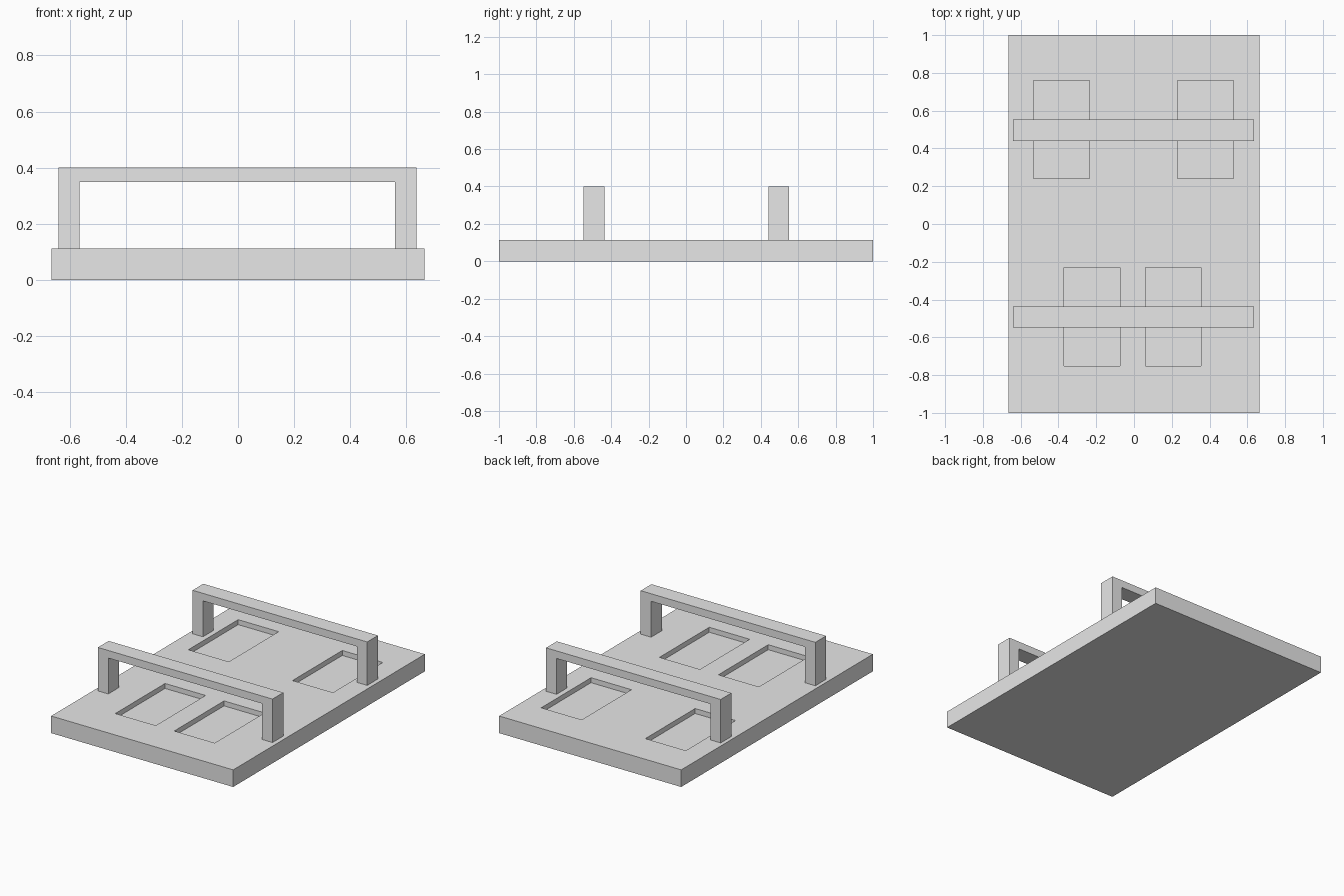
import bpy
import bmesh
from mathutils import Matrix, Vector

if "Cube" in bpy.data.objects:
    bpy.data.objects.remove(bpy.data.objects["Cube"], do_unlink=True)

PLATE_TOP = 0.113
RECESS_DEPTH = 0.033

grey = bpy.data.materials.new("light_grey")
grey.use_nodes = True
grey.diffuse_color = (0.8, 0.8, 0.8, 1)
grey.node_tree.nodes["Principled BSDF"].inputs["Base Color"].default_value = (0.8, 0.8, 0.8, 1)


def add_box(bm, low, high):
    low, high = Vector(low), Vector(high)
    place = Matrix.Translation((low + high) / 2) @ Matrix.Diagonal((*(high - low), 1))
    bmesh.ops.create_cube(bm, size=1, matrix=place)


def make_object(name, bm):
    bmesh.ops.recalc_face_normals(bm, faces=bm.faces)
    mesh = bpy.data.meshes.new(name)
    bm.to_mesh(mesh)
    bm.free()
    mesh.materials.append(grey)
    obj = bpy.data.objects.new(name, mesh)
    bpy.context.collection.objects.link(obj)
    return obj


# Base plate
bm = bmesh.new()
add_box(bm, (-0.665, -1, 0), (0.665, 1, PLATE_TOP))
plate = make_object("base_plate", bm)

# Four rectangular recesses: close pair at the front, wide pair at the back
bm = bmesh.new()
for x, y in ((-0.223, -0.491), (0.208, -0.491), (-0.383, 0.5), (0.378, 0.5)):
    add_box(bm, (x - 0.148, y - 0.26, PLATE_TOP - RECESS_DEPTH),
            (x + 0.148, y + 0.26, PLATE_TOP + 0.1))
cutter = make_object("recess_cutter", bm)
cutter.hide_render = True

cut = plate.modifiers.new("recesses", 'BOOLEAN')
cut.operation = 'DIFFERENCE'
cut.solver = 'EXACT'
cut.object = cutter
bpy.context.view_layer.objects.active = plate
bpy.ops.object.modifier_apply(modifier=cut.name)
bpy.data.objects.remove(cutter, do_unlink=True)


# Raised bars: an arch outline extruded front to back
def make_bar(name, y):
    half, inner, top, under = 0.638, 0.562, 0.4, 0.35
    side = [(inner, PLATE_TOP), (half, PLATE_TOP), (half, top)]
    outline = side + [(-x, z) for x, z in reversed(side)] + [(-inner, under), (inner, under)]
    bm = bmesh.new()
    face = bm.faces.new([bm.verts.new((x - 0.002, y - 0.056, z)) for x, z in outline])
    grown = bmesh.ops.extrude_face_region(bm, geom=[face], use_keep_orig=True)
    moved = [v for v in grown["geom"] if isinstance(v, bmesh.types.BMVert)]
    bmesh.ops.translate(bm, verts=moved, vec=(0, 0.112, 0))
    make_object(name, bm)


make_bar("front_bar", -0.492)
make_bar("back_bar", 0.496)
